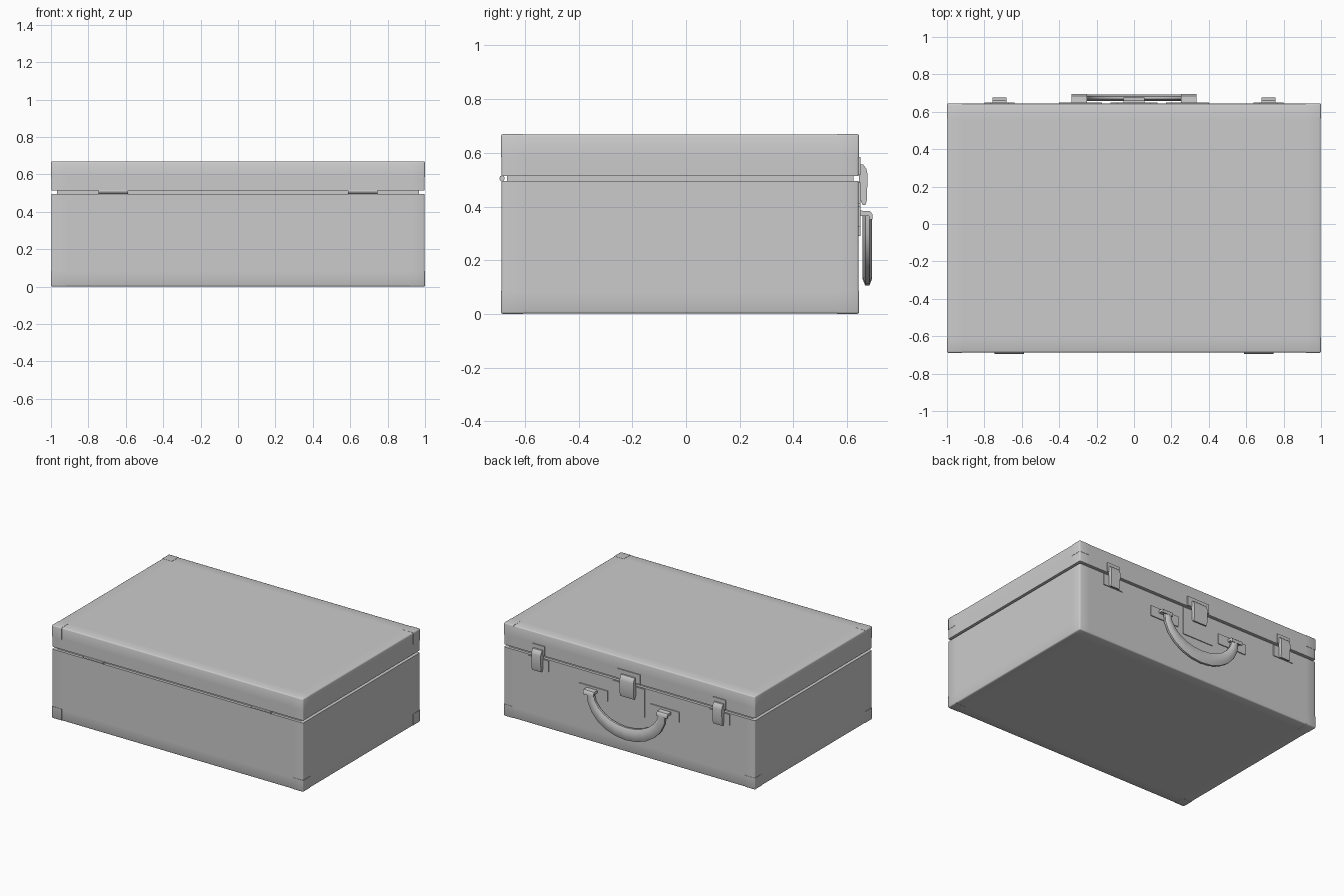
import bpy, bmesh, math
from mathutils import Vector

if "Cube" in bpy.data.objects:
    bpy.data.objects.remove(bpy.data.objects["Cube"])

grey = bpy.data.materials.new("light_grey")
grey.diffuse_color = (0.6, 0.6, 0.6, 1)
grey.use_nodes = True
grey.node_tree.nodes["Principled BSDF"].inputs["Base Color"].default_value = grey.diffuse_color


def finish(name, bm, smooth_angle=0):
    """Turn a bmesh into a named object, smooth below the given angle."""
    bmesh.ops.recalc_face_normals(bm, faces=bm.faces)
    for f in bm.faces:
        f.smooth = smooth_angle > 0
    if smooth_angle:
        for e in bm.edges:
            if len(e.link_faces) == 2 and e.calc_face_angle(0) > math.radians(smooth_angle):
                e.smooth = False
    me = bpy.data.meshes.new(name)
    bm.to_mesh(me)
    bm.free()
    me.materials.append(grey)
    ob = bpy.data.objects.new(name, me)
    bpy.context.collection.objects.link(ob)
    return ob


def box_bm(x0, x1, y0, y1, z0, z1):
    bm = bmesh.new()
    bmesh.ops.create_cube(bm, size=1)
    for v in bm.verts:
        v.co = Vector((x1 if v.co.x > 0 else x0, y1 if v.co.y > 0 else y0, z1 if v.co.z > 0 else z0))
    return bm


def box(name, *ext):
    return finish(name, box_bm(*ext))


def prism(name, profile, x0, x1):
    """Extrude a (y, z) profile along x."""
    bm = bmesh.new()
    face = bm.faces.new([bm.verts.new((x0, y, z)) for y, z in profile])
    out = bmesh.ops.extrude_face_region(bm, geom=[face])
    for v in out["geom"]:
        if isinstance(v, bmesh.types.BMVert):
            v.co.x = x1
    return finish(name, bm, 40)


X, YF, YB, H = 0.998, -0.687, 0.643, 0.67
SEAM_LO, SEAM_HI, LOOP = 0.496, 0.514, 0.08


def shell(name, z0, z1, outer_z, seam_z):
    """Half of the case: a box with edge loops near its borders for soft shading."""
    bm = box_bm(-X, X, YF, YB, z0, z1)
    edges = [e for e in bm.edges if not all(abs(v.co.z - seam_z) < 1e-4 for v in e.verts)]
    bmesh.ops.bevel(bm, geom=edges, offset=0.008, segments=2, profile=0.5, affect='EDGES')
    zc = outer_z + (LOOP if seam_z > outer_z else -LOOP)
    for co, no in (((X - LOOP, 0, 0), (1, 0, 0)), ((LOOP - X, 0, 0), (1, 0, 0)),
                   ((0, YB - LOOP, 0), (0, 1, 0)), ((0, YF + LOOP, 0), (0, 1, 0)),
                   ((0, 0, zc), (0, 0, 1))):
        bmesh.ops.bisect_plane(bm, geom=bm.verts[:] + bm.edges[:] + bm.faces[:],
                               plane_co=co, plane_no=no)
    finish(name, bm, 60)


# Case halves and the recessed seam between them
shell("case_base", 0.001, SEAM_LO, 0.001, SEAM_LO)
shell("case_lid", SEAM_HI, H - 0.001, H - 0.001, SEAM_HI)
box("seam_core", -X + 0.03, X - 0.03, YF + 0.02, YB - 0.02, SEAM_LO - 0.01, SEAM_HI + 0.01)

# Corner guards, slightly proud of the case
for sx in (-1, 1):
    for yc, sy in ((YF, -1), (YB, 1)):
        for zc, sz in ((0, -1), (H, 1)):
            xs = sorted((sx, sx * (1 - 0.08)))
            ys = sorted((yc + sy * 0.002, yc - sy * 0.08))
            zs = sorted((zc, zc - sz * 0.085))
            bm = box_bm(*xs, *ys, *zs)
            corner = Vector((sx, yc + sy * 0.002, zc))
            tip = [v for v in bm.verts if (v.co - corner).length < 1e-4]
            bmesh.ops.bevel(bm, geom=tip[0].link_edges[:], offset=0.008, segments=2,
                            profile=0.5, affect='EDGES')
            finish("corner_guard", bm, 60)

# Hinge barrels on the front
for s in (-1, 1):
    ring = [(-0.685 + 0.01 * math.cos(a * math.pi / 4), 0.505 + 0.011 * math.sin(a * math.pi / 4))
            for a in range(8)]
    prism("hinge", ring, s * 0.667 - 0.078, s * 0.667 + 0.078)


def latch(name, x, up_w, low_w, low_z, buckle_w, bottom):
    """Two backing plates and a folded buckle across the seam."""
    box(name + "_lid_plate", x - up_w, x + up_w, 0.635, 0.650, 0.517, 0.585)
    box(name + "_base_plate", x - low_w, x + low_w, 0.635, 0.649, low_z, 0.490)
    profile = [(0.645, 0.558), (0.660, 0.556), (0.672, 0.540), (0.676, 0.520),
               (0.674, bottom + 0.02), (0.668, bottom), (0.658, bottom), (0.645, bottom + 0.03)]
    prism(name + "_buckle", profile, x - buckle_w, x + buckle_w)


latch("left_latch", -0.72, 0.05, 0.08, 0.41, 0.037, 0.405)
latch("right_latch", 0.72, 0.05, 0.08, 0.41, 0.037, 0.405)
latch("centre_latch", 0, 0.09, 0.125, 0.29, 0.055, 0.405)

# Handle mounts
for s in (-1, 1):
    a, b = sorted((s * 0.17, s * 0.40))
    box("handle_plate", a, b, 0.635, 0.650, 0.325, 0.40)
    a, b = sorted((s * 0.25, s * 0.335))
    prism("handle_loop", [(0.645, 0.385), (0.685, 0.383), (0.694, 0.372), (0.694, 0.352),
                          (0.684, 0.352), (0.682, 0.365), (0.645, 0.365)], a, b)

# Curved grip: octagonal rings swept along a drooping arc, thickest in the middle
bm = bmesh.new()
rings, n = [], 12
for i in range(n + 1):
    t = math.pi * i / n
    c = Vector((-0.285 * math.cos(t), 0.675, 0.365 - 0.215 * math.sin(t)))
    tan = Vector((0.285 * math.sin(t), 0, -0.215 * math.cos(t))).normalized()
    side = Vector((-tan.z, 0, tan.x))
    w = 0.026 + 0.019 * math.sin(t)
    rings.append([bm.verts.new(c + side * w * math.cos(k * math.pi / 4 + math.pi / 8) * 1.08
                               + Vector((0, 0.018 * math.sin(k * math.pi / 4 + math.pi / 8) * 1.08, 0)))
                  for k in range(8)])
for p, q in zip(rings, rings[1:]):
    for k in range(8):
        bm.faces.new((p[k], p[(k + 1) % 8], q[(k + 1) % 8], q[k]))
bm.faces.new(rings[0])
bm.faces.new(rings[-1])
finish("handle_grip", bm, 40)
